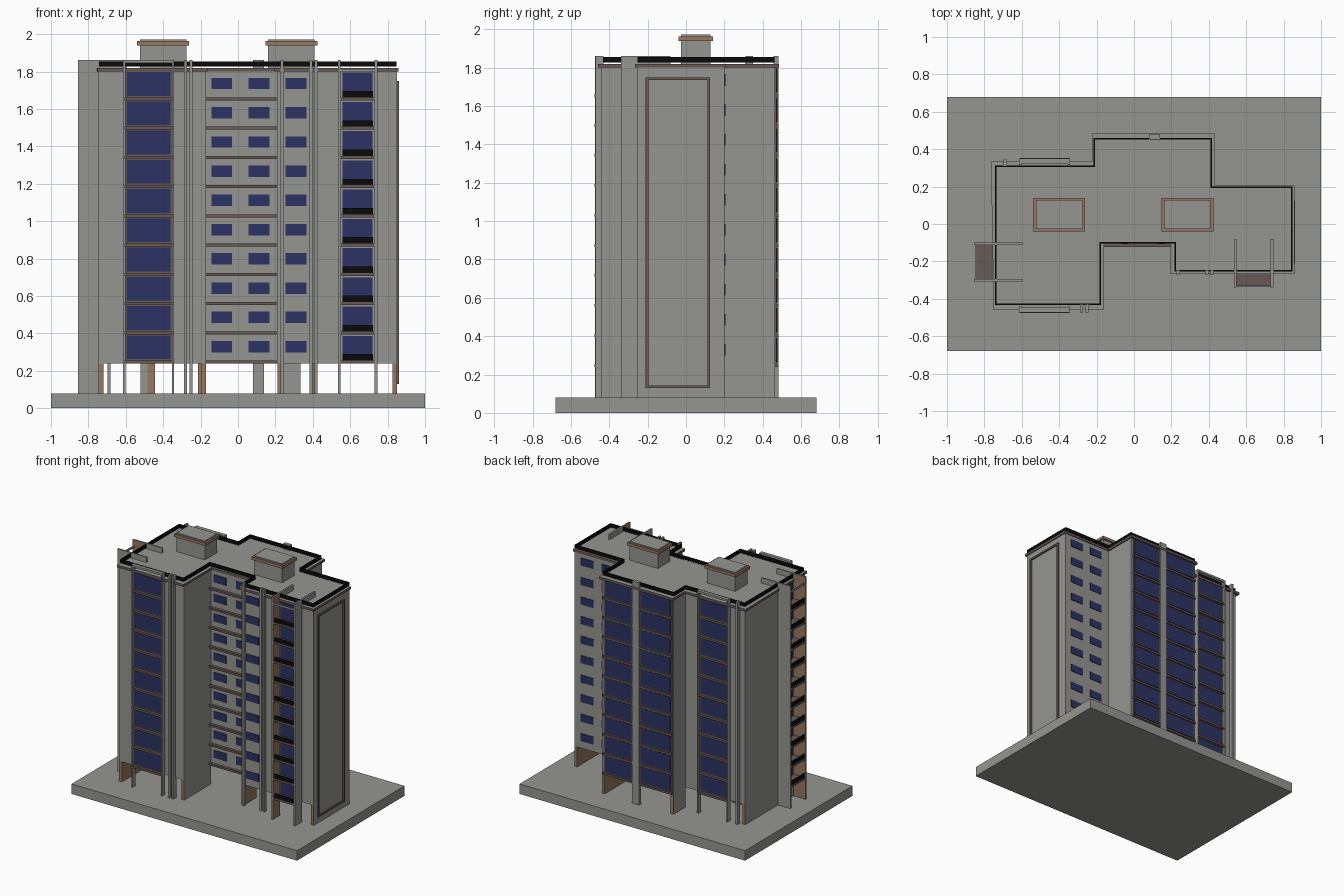
import bpy, bmesh
from mathutils import Vector

if "Cube" in bpy.data.objects:
    bpy.data.objects.remove(bpy.data.objects["Cube"])


def mat(name, r, g, b):
    m = bpy.data.materials.new(name)
    m.diffuse_color = (r, g, b, 1)
    m.use_nodes = True
    m.node_tree.nodes["Principled BSDF"].inputs["Base Color"].default_value = m.diffuse_color
    return m


GREY = mat("concrete grey", 0.30, 0.30, 0.285)
TAUPE = mat("trim taupe", 0.135, 0.10, 0.088)
BROWN = mat("warm brown", 0.31, 0.185, 0.115)
BLUE = mat("window blue", 0.025, 0.032, 0.125)
BLACK = mat("railing black", 0.003, 0.003, 0.003)

GROUND, SOFFIT, ROOF, TOP = 0.08, 0.24, 1.82, 1.862
STEP = 0.1563
FLOORS = [0.247 + STEP * k for k in range(10)]


def finish(name, bm, mats, rule=None):
    bmesh.ops.recalc_face_normals(bm, faces=bm.faces)
    if rule:
        for f in bm.faces:
            f.material_index = rule(f.normal)
    me = bpy.data.meshes.new(name)
    bm.to_mesh(me)
    bm.free()
    for m in mats:
        me.materials.append(m)
    ob = bpy.data.objects.new(name, me)
    bpy.context.collection.objects.link(ob)


def boxes(name, mats, items, rule=None):
    """One object from boxes given as (x0, x1, y0, y1, z0, z1)."""
    bm = bmesh.new()
    for x0, x1, y0, y1, z0, z1 in items:
        vs = bmesh.ops.create_cube(bm, size=1)["verts"]
        bmesh.ops.scale(bm, verts=vs, vec=(x1 - x0, y1 - y0, z1 - z0))
        bmesh.ops.translate(bm, verts=vs, vec=((x0 + x1) / 2, (y0 + y1) / 2, (z0 + z1) / 2))
    finish(name, bm, mats, rule)


def prism(name, mats, outline, z0, z1, rule=None):
    bm = bmesh.new()
    f = bm.faces.new([bm.verts.new((x, y, z0)) for x, y in outline])
    top = bmesh.ops.extrude_face_region(bm, geom=[f])["geom"]
    bmesh.ops.translate(bm, verts=[v for v in top if isinstance(v, bmesh.types.BMVert)], vec=(0, 0, z1 - z0))
    finish(name, bm, mats, rule)


def span(y, s, a, b):
    """y range going out from wall y in direction s, from a to b."""
    return tuple(sorted((y + s * a, y + s * b)))


# Base and main tower
boxes("base_slab", [GREY], [(-1, 1, -0.68, 0.68, 0, GROUND)])
PLAN = [(-0.745, -0.44), (-0.17, -0.44), (-0.17, -0.10), (0.21, -0.10), (0.21, -0.255), (0.85, -0.255),
        (0.85, 0.2), (0.42, 0.2), (0.42, 0.465), (-0.215, 0.465), (-0.215, 0.315), (-0.745, 0.315)]
EAVES = [(-0.75, -0.46), (-0.16, -0.46), (-0.16, -0.105), (0.195, -0.105), (0.195, -0.267), (0.857, -0.267),
         (0.857, 0.205), (0.43, 0.205), (0.43, 0.485), (-0.225, 0.485), (-0.225, 0.335), (-0.765, 0.335)]
RAIL = [(-0.738, -0.43), (-0.18, -0.43), (-0.18, -0.10), (0.22, -0.10), (0.22, -0.25), (0.843, -0.25),
        (0.843, 0.197), (0.413, 0.197), (0.413, 0.457), (-0.213, 0.457), (-0.213, 0.31), (-0.738, 0.31)]
prism("tower_body", [GREY, BROWN], PLAN, SOFFIT, 1.80, lambda n: 1 if n.z < -0.5 else 0)
prism("cornice", [TAUPE, GREY], EAVES, 1.80, ROOF, lambda n: 1 if n.z > 0.5 else 0)

# Black roof railing along the plan
rails = []
for (xa, ya), (xb, yb) in zip(RAIL, RAIL[1:] + RAIL[:1]):
    t = 0.004
    rails.append((min(xa, xb) - t, max(xa, xb) + t, min(ya, yb) - t, max(ya, yb) + t, 1.827, 1.855))
boxes("roof_railing", [BLACK], rails)

# Ground floor side walls: grey outside, brown inside
T = 0.025
left = [(-0.745, -0.44, 0.315), (-0.215, 0.315, 0.465), (0.21, -0.255, -0.10)]
right = [(0.85, -0.255, 0.2), (0.42, 0.2, 0.465), (-0.17, -0.44, -0.10)]
boxes("ground_walls_left", [BROWN, GREY], [(x, x + T, a, b, GROUND, SOFFIT) for x, a, b in left],
      lambda n: 1 if n.x < -0.5 else 0)
boxes("ground_walls_right", [BROWN, GREY], [(x - T, x, a, b, GROUND, SOFFIT) for x, a, b in right],
      lambda n: 1 if n.x > 0.5 else 0)
boxes("ground_columns", [GREY], [(-0.52, -0.485, -0.05, 0.05, GROUND, SOFFIT), (0.24, 0.335, 0.05, 0.15, GROUND, SOFFIT)])
boxes("ground_brown_column", [BROWN], [(-0.485, -0.445, -0.05, 0.05, GROUND, SOFFIT)])

# Tall window bays: frames, panes, floor bands (x0, x1, wall y, outward sign)
BAYS = [(-0.605, -0.35, -0.44, -1), (-0.605, -0.35, 0.315, 1), (0.14, 0.40, 0.455, 1), (-0.205, 0.08, 0.455, 1)]
frames, panes, bands = [], [], []
for x0, x1, y, s in BAYS:
    m = (x0 + x1) / 2
    for z in FLOORS:
        frames.append((x0, x1, *span(y, s, -0.01, 0.016), z, z + STEP))
        panes.append((x0 + 0.012, m, *span(y, s, 0, 0.021), z + 0.016, z + 0.143))
        panes.append((m, x1 - 0.012, *span(y, s, 0, 0.019), z + 0.016, z + 0.143))
    for z in FLOORS:
        bands.append((x0 - 0.005, x1 + 0.005, *span(y, s, 0, 0.037 if y < 0.4 else 0.027), z - 0.008, z + 0.008))
boxes("bay_frames", [TAUPE], frames)
boxes("bay_windows", [BLUE], panes)
boxes("bay_floor_bands", [TAUPE], bands)

# Floor bands across the front recess
boxes("recess_bands", [TAUPE], [(-0.17, 0.205, -0.122, -0.09, z - 0.008, z + 0.008) for z in FLOORS])

# Small two-pane windows
small = []
for xc, y, s in [(-0.087, -0.10, -1), (0.112, -0.10, -1), (0.31, -0.255, -1), (0.735, 0.2, 1), (0.55, 0.2, 1)]:
    for z in FLOORS:
        small.append((xc - 0.056, xc + 0.018, *span(y, s, -0.005, 0.004), z + 0.052, z + 0.113))
        small.append((xc + 0.018, xc + 0.056, *span(y, s, -0.005, 0.006), z + 0.052, z + 0.113))
boxes("small_windows", [BLUE], small)

# Vertical fins and top beams over the bays
fins = []
for x0, x1, y, s in BAYS[:2]:
    fins += [(x - 0.006, x + 0.006, *span(y, s, 0, 0.034), GROUND, TOP) for x in (x0 - 0.003, x1 + 0.003)]
    fins.append((x0 - 0.009, x1 + 0.009, *span(y, s, 0.006, 0.034), 1.845, TOP))
fins += [(x - 0.008, x + 0.008, -0.472, -0.43, GROUND, TOP) for x in (-0.282, -0.252)]
fins += [(x - 0.008, x + 0.008, -0.272, -0.245, GROUND, TOP) for x in (0.235, 0.39, 0.418)]
fins += [(-0.698, -0.682, 0.31, 0.345, GROUND, TOP), (0.08, 0.14, 0.455, 0.482, GROUND, TOP)]
boxes("vertical_fins", [GREY], fins)

# Front balcony: side walls with brown inner faces, slabs, windows, railings
boxes("front_balcony_wall_left", [GREY, BROWN], [(0.535, 0.549, -0.34, -0.255, GROUND, TOP)],
      lambda n: 1 if n.x > 0.5 else 0)
boxes("front_balcony_wall_right", [GREY, BROWN], [(0.731, 0.745, -0.34, -0.255, GROUND, TOP)],
      lambda n: 1 if n.x < -0.5 else 0)
boxes("front_balcony_slabs", [TAUPE], [(0.549, 0.731, -0.338, -0.25, z - 0.008, z + 0.008) for z in FLOORS])
boxes("front_balcony_windows", [BLUE], [b for z in FLOORS for b in (
    (0.56, 0.64, -0.261, -0.25, z + 0.008, z + 0.14), (0.64, 0.72, -0.259, -0.25, z + 0.008, z + 0.14))])
boxes("front_balcony_railings", [BLACK], [(0.56, 0.722, -0.335, -0.330, z + 0.008, z + 0.042) for z in FLOORS])

# Left side balcony, the same turned to face -x
boxes("side_balcony_wall_front", [GREY, BROWN], [(-0.855, -0.745, -0.307, -0.295, GROUND, TOP)],
      lambda n: 1 if n.y > 0.5 else 0)
boxes("side_balcony_wall_back", [GREY, BROWN], [(-0.855, -0.745, -0.112, -0.10, GROUND, TOP)],
      lambda n: 1 if n.y < -0.5 else 0)
boxes("side_balcony_slabs", [TAUPE], [(-0.85, -0.74, -0.295, -0.112, z - 0.008, z + 0.008) for z in FLOORS])
boxes("side_balcony_windows", [BLUE], [(-0.75, -0.74, -0.283, -0.124, z + 0.008, z + 0.14) for z in FLOORS])
boxes("side_balcony_railings", [BLACK], [(-0.847, -0.842, -0.29, -0.117, z + 0.008, z + 0.042) for z in FLOORS])

# Balcony walls carried over the roof, with end beams
boxes("roof_fins", [GREY], [
    (-0.75, -0.597, -0.307, -0.295, 1.80, TOP), (-0.75, -0.597, -0.112, -0.10, 1.80, TOP),
    (0.535, 0.549, -0.26, -0.08, 1.80, TOP), (0.731, 0.745, -0.26, -0.08, 1.80, TOP),
    (-0.85, -0.84, -0.3, -0.105, 1.80, 1.815), (0.54, 0.74, -0.338, -0.328, 1.80, 1.815)])

# Raised picture-frame trim on the right wall
Y0, Y1, Z0, Z1, W = -0.21, 0.125, 0.13, 1.75, 0.014
boxes("side_wall_frame", [TAUPE], [
    (0.845, 0.861, Y0, Y0 + W, Z0, Z1), (0.845, 0.861, Y1 - W, Y1, Z0, Z1),
    (0.845, 0.861, Y0 + W, Y1 - W, Z0, Z0 + W), (0.845, 0.861, Y0 + W, Y1 - W, Z1 - W, Z1)])

# Roof housings with brown collars
boxes("roof_housings", [GREY], [(x - 0.125, x + 0.125, -0.027, 0.127, 1.81, 1.972) for x in (-0.4, 0.285)])
boxes("roof_collars", [BROWN], [(x - 0.139, x + 0.139, -0.04, 0.14, 1.94, 1.963) for x in (-0.4, 0.285)])
